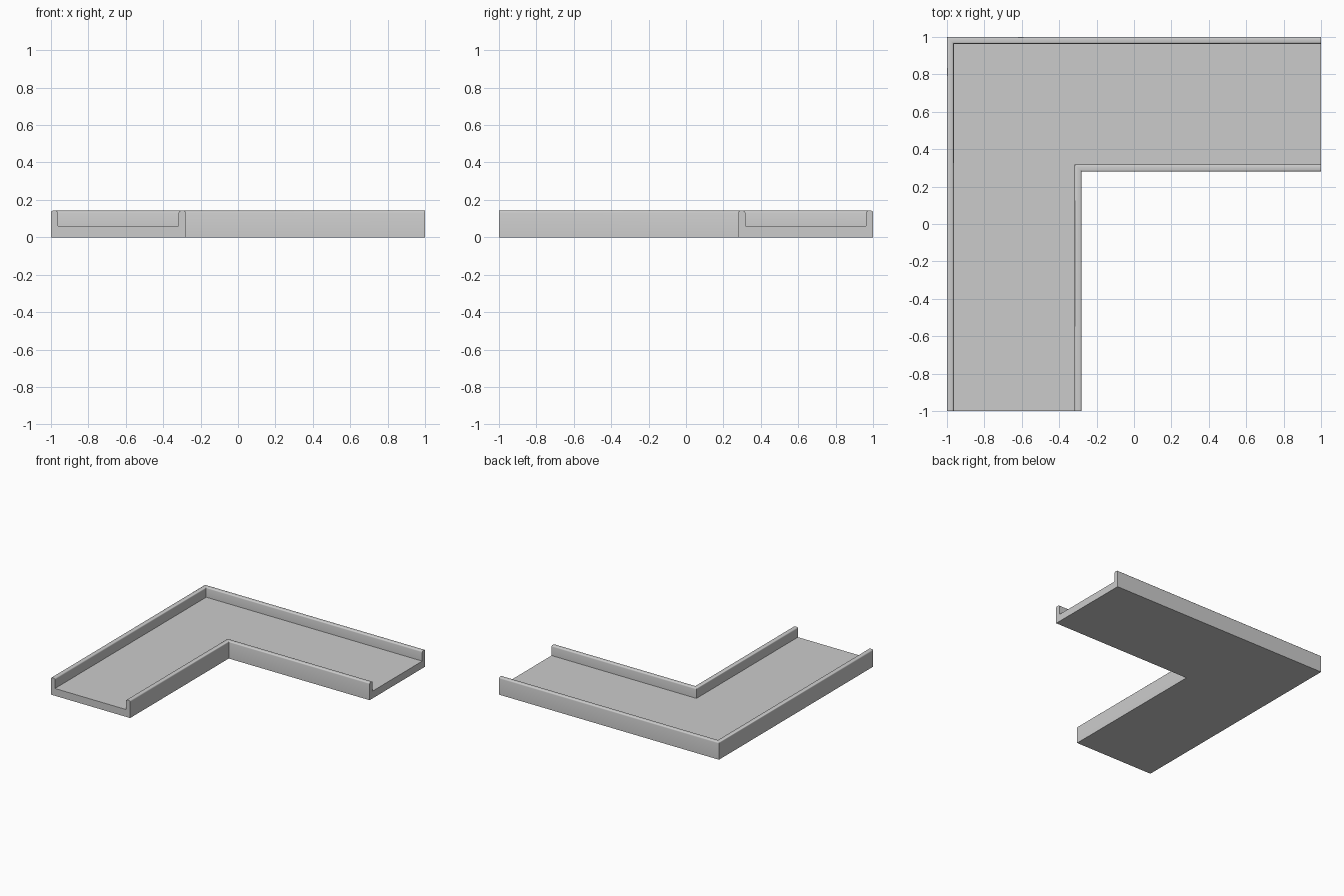
import bpy, bmesh, math

if "Cube" in bpy.data.objects:
    bpy.data.objects.remove(bpy.data.objects["Cube"])

HALF, WALL, FLOOR, TOP, R = 0.36, 0.037, 0.06, 0.142, 0.01


def wall_top(outer, inner):
    """Rounded rim of one wall, running from side a to side b."""
    a, b = outer, inner
    s = 1 if b > a else -1
    steps = [math.radians(t) for t in (0, 30, 60, 90)]
    first = [(a + s * R * (1 - math.cos(t)), TOP - R + R * math.sin(t)) for t in steps]
    second = [(b - s * R * (1 - math.cos(t)), TOP - R + R * math.sin(t)) for t in reversed(steps)]
    return first + second


# U-shaped channel cross-section: (offset across the track, height)
profile = [(-HALF, 0)]
profile += wall_top(-HALF, -HALF + WALL)
profile += [(-HALF + WALL, FLOOR), (HALF - WALL, FLOOR)]
profile += wall_top(HALF - WALL, HALF)
profile += [(HALF, 0)]

# Sweep the section along the mitred right-angle path
C = 1 - HALF
stations = [
    lambda u: (-C + u, -1),
    lambda u: (-C + u, C - u),
    lambda u: (1, C - u),
]
bm = bmesh.new()
rings = [[bm.verts.new((*f(u), z)) for u, z in profile] for f in stations]
n = len(profile)
for r0, r1 in zip(rings, rings[1:]):
    for i in range(n):
        j = (i + 1) % n
        bm.faces.new((r0[i], r0[j], r1[j], r1[i]))

# Close the two open ends
bm.faces.new(rings[0])
bm.faces.new(rings[-1])
bmesh.ops.recalc_face_normals(bm, faces=bm.faces)
mesh = bpy.data.meshes.new("corner_channel")
bm.to_mesh(mesh)
bm.free()
channel = bpy.data.objects.new("corner_channel", mesh)
bpy.context.collection.objects.link(channel)

# Smooth the rounded rims, keep the other edges crisp
bpy.context.view_layer.objects.active = channel
channel.select_set(True)
bpy.ops.object.shade_smooth_by_angle(angle=math.radians(35))
